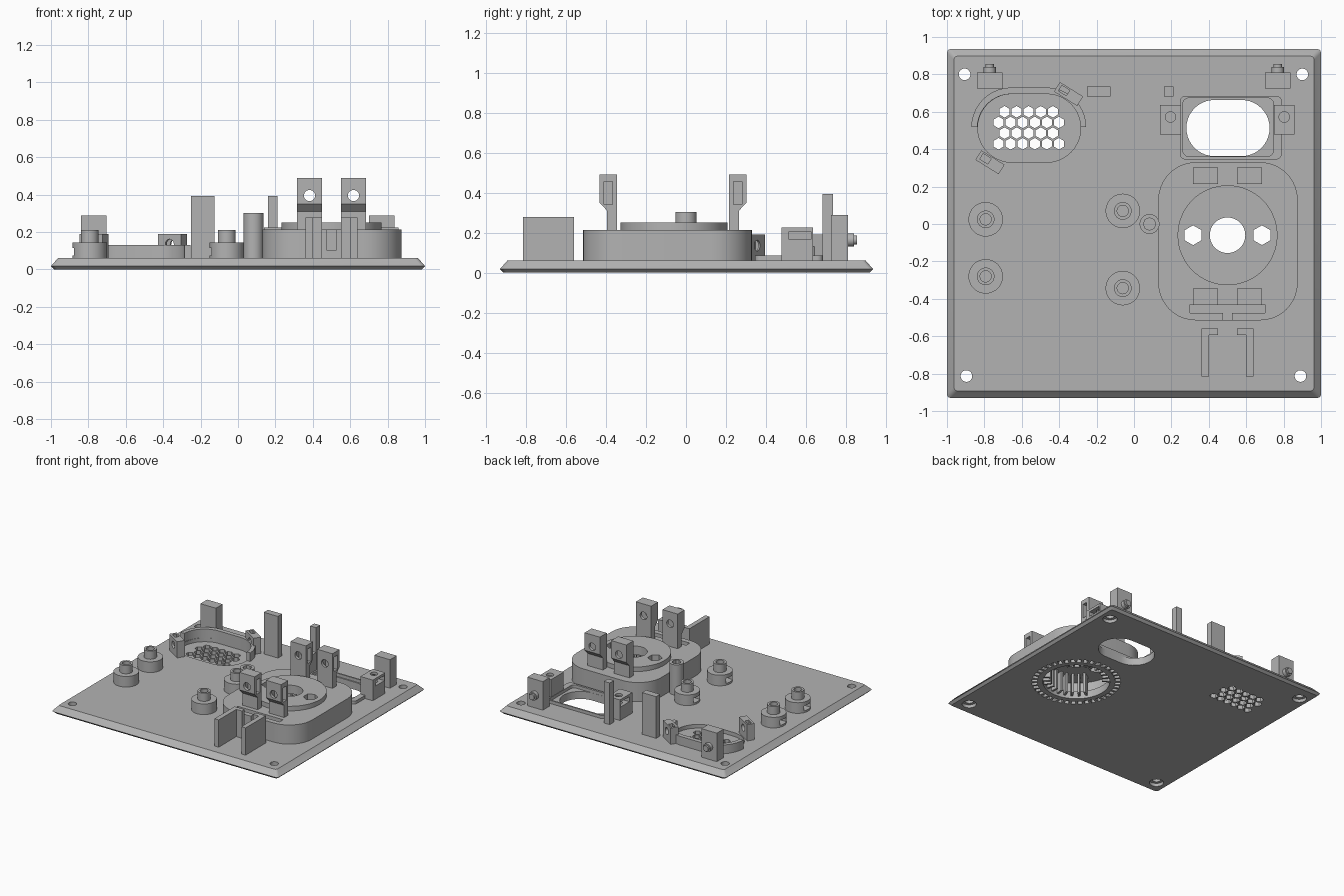
import bpy, bmesh, math
from mathutils import Matrix, Vector

cube = bpy.data.objects.get("Cube")
if cube:
    bpy.data.objects.remove(cube, do_unlink=True)

grey = bpy.data.materials.new("plain grey")
grey.use_nodes = True
COLOUR = (0.45, 0.45, 0.45, 1)
grey.diffuse_color = COLOUR
grey.node_tree.nodes["Principled BSDF"].inputs["Base Color"].default_value = COLOUR
TOP = 0.06  # upper surface of the panel


# Outline helpers
def circle(cx, cy, r, n=40, turn=0.0):
    return [(cx + r * math.cos(turn + i * math.tau / n),
             cy + r * math.sin(turn + i * math.tau / n)) for i in range(n)]


def hexagon(cx, cy, r):
    return circle(cx, cy, r, 6, math.pi / 6)


def rounded(x0, x1, y0, y1, r, n=10):
    pts = []
    r = min(r, (x1 - x0) / 2 - 0.0005, (y1 - y0) / 2 - 0.0005)
    for k, (cx, cy) in enumerate([(x1 - r, y1 - r), (x0 + r, y1 - r), (x0 + r, y0 + r), (x1 - r, y0 + r)]):
        for i in range(n + 1):
            a = (k + i / n) * math.pi / 2
            pts.append((cx + r * math.cos(a), cy + r * math.sin(a)))
    return pts


# Solid helpers
def loft(name, rings, matrix=Matrix()):
    bm = bmesh.new()
    loops = [[bm.verts.new(matrix @ Vector((x, y, z))) for x, y in pts] for pts, z in rings]
    bm.faces.new(loops[0][::-1])
    bm.faces.new(loops[-1])
    for low, high in zip(loops, loops[1:]):
        for i in range(len(low)):
            j = (i + 1) % len(low)
            bm.faces.new((low[i], low[j], high[j], high[i]))
    bmesh.ops.recalc_face_normals(bm, faces=bm.faces)
    mesh = bpy.data.meshes.new(name)
    bm.to_mesh(mesh)
    bm.free()
    obj = bpy.data.objects.new(name, mesh)
    bpy.context.collection.objects.link(obj)
    mesh.materials.append(grey)
    return obj


def prism(name, pts, z0, z1, matrix=Matrix()):
    return loft(name, [(pts, z0), (pts, z1)], matrix)


def box(name, x0, x1, y0, y1, z0, z1, matrix=Matrix()):
    return prism(name, [(x0, y0), (x1, y0), (x1, y1), (x0, y1)], z0, z1, matrix)


def rod_y(name, x, z, r, y0, y1, matrix=Matrix()):
    return prism(name, circle(x, z, r, 24), -y1, -y0, matrix @ Matrix.Rotation(math.pi / 2, 4, 'X'))


def cut(obj, cutters):
    for tool in cutters:
        tool.hide_render = True
        mod = obj.modifiers.new("cut", 'BOOLEAN')
        mod.operation, mod.solver, mod.object = 'DIFFERENCE', 'EXACT', tool
    bpy.context.view_layer.update()
    done = bpy.data.meshes.new_from_object(obj.evaluated_get(bpy.context.evaluated_depsgraph_get()))
    obj.modifiers.clear()
    obj.data = done
    for tool in cutters:
        bpy.data.objects.remove(tool, do_unlink=True)
    return obj


# Panel with bevelled rim, openings and grilles
panel = loft("panel", [(rounded(-1 + d, 1 - d, -0.93 + d, 0.935 - d, 0.02, 3), z)
                       for d, z in ((0.018, 0), (0, 0.018), (0.037, TOP))])
cuts = []
for x, y in ((-0.906, 0.8), (0.9, 0.8), (-0.896, -0.813), (0.89, -0.813)):
    cuts.append(loft("screw_hole", [(circle(x, y, r), z) for r, z in
                                    ((0.052, -0.01), (0.052, 0.025), (0.031, 0.026), (0.031, 0.1))]))
cuts.append(prism("oval_window", rounded(0.28, 0.725, 0.363, 0.663, 0.15), -0.1, 0.1))
cuts.append(prism("mesh_recess", rounded(-0.835, -0.285, 0.33, 0.695, 0.182), 0.03, 0.1))
for row in range(4):
    for i in range(5 + row % 2):
        x = -0.692 + 0.0645 * i - 0.032 * (row % 2)
        cuts.append(prism("mesh_hole", hexagon(x, 0.6 - 0.057 * row, 0.031), -0.1, 0.1))
DX, DY = 0.5, -0.06  # dial centre
cuts.append(prism("dial_opening", circle(DX, DY, 0.245, 48), -0.1, 0.1))
for i in range(40):
    m = Matrix.Translation((DX, DY, 0)) @ Matrix.Rotation(i * math.tau / 40, 4, 'Z')
    cuts.append(box("dial_slot", 0.285, 0.325, -0.015, 0.015, -0.1, 0.1, m))
cut(panel, cuts)

# Dial housing, its disc and inner ribs
housing = prism("dial_housing", rounded(0.13, 0.875, -0.515, 0.33, 0.2), TOP, 0.213)
cut(housing, [prism("cavity", circle(DX, DY, 0.33, 48), 0, 0.18),
              box("plate_slot", 0.3, 0.7, -0.475, -0.43, 0.1, 0.3),
              box("slot_mouth", 0.475, 0.525, -0.6, -0.45, 0.1, 0.3)])
disc = prism("dial_disc", circle(DX, DY, 0.267, 64), 0.213, 0.25)
for part in (housing, disc):
    cut(part, [prism("shaft_hole", circle(DX, DY, 0.095), 0, 1)]
        + [prism("nut_hole", hexagon(DX + s * 0.184, DY, 0.053), 0, 1) for s in (-1, 1)])
for i in range(28):
    a = (i + 0.5) * math.tau / 28
    if abs(math.sin(a)) > 0.35:
        m = Matrix.Translation((DX, DY, 0)) @ Matrix.Rotation(a, 4, 'Z')
        box("dial_rib", 0.19, 0.25, -0.008, 0.008, 0.02, 0.185, m)

# Four clip posts on the housing: hooked profile in y/z, swept along x
yz_to_x = Matrix(((0, 0, 1, 0), (1, 0, 0, 0), (0, 1, 0, 0), (0, 0, 0, 1)))
for inner, s in ((0.215, 1), (-0.345, -1)):
    profile = [(inner + s * d, z) for d, z in
               ((0, 0.2), (0.05, 0.2), (0.05, 0.31), (0.088, 0.35), (0.088, 0.49), (0, 0.49))]
    for x in (0.315, 0.55):
        post = prism("clip_post", profile, x, x + 0.135, yz_to_x)
        ys = sorted((inner + s * 0.022, inner + s * 0.064))
        cut(post, [rod_y("post_hole", x + 0.0675, 0.395, 0.03, -1, 1),
                   box("nut_pocket", x + 0.03, x + 0.2, ys[0], ys[1], 0.34, 0.455)])

# Guide brackets in front of the housing
for s in (-1, 1):
    pts = [(DX + s * dx, y) for dx, y in ((0.138, -0.815), (0.138, -0.56), (0.05, -0.56),
                                          (0.05, -0.593), (0.1, -0.593), (0.1, -0.815))]
    prism("guide_bracket", pts, TOP, 0.278)

# Stepped standoffs with side nut slots, and the tall spacer
for x, y in ((-0.793, 0.025), (-0.793, -0.28), (-0.06, 0.07), (-0.06, -0.343)):
    standoff = loft("standoff", [(circle(x, y, r), z) for r, z in
                                 ((0.092, TOP), (0.092, 0.145), (0.047, 0.1451), (0.047, 0.21))])
    cut(standoff, [prism("screw_bore", circle(x, y, 0.03), 0.07, 0.3),
                   box("nut_slot", x - 0.2, x + 0.03, y - 0.04, y + 0.04, 0.075, 0.115)])
spacer = prism("tall_spacer", circle(0.083, 0, 0.053), TOP, 0.302)
cut(spacer, [prism("spacer_bore", circle(0.083, 0, 0.033, 8), 0.07, 1)])

# Rear posts with pegs, and plain rear pillars
for x in (-0.84, 0.7):
    box("rear_post", x, x + 0.137, 0.725, 0.81, TOP, 0.288)
    rod_y("rear_peg", x + 0.0685, 0.163, 0.033, 0.8, 0.84)
    rod_y("peg_tip", x + 0.0685, 0.163, 0.023, 0.83, 0.855)
for x0, x1 in ((-0.25, -0.125), (0.16, 0.212)):
    box("rear_pillar", x0, x1, 0.683, 0.735, TOP, 0.393)

# Window frame and its side blocks
frame = prism("window_frame", rounded(0.245, 0.79, 0.345, 0.685, 0.03), TOP, 0.085)
cut(frame, [prism("frame_inside", rounded(0.262, 0.745, 0.362, 0.673, 0.03), 0, 1)])
for x, s in ((0.195, -1), (0.803, 1)):
    block = box("window_block", x - 0.055, x + 0.055, 0.478, 0.635, TOP, 0.225)
    xs = sorted((x - s * 0.035, x + s * 0.1))
    cut(block, [prism("block_hole", circle(x, 0.572, 0.028), 0.1, 1),
                box("block_slot", xs[0], xs[1], 0.515, 0.625, 0.165, 0.205)])

# Half collar around the mesh, with two angled clamps
collar = prism("mesh_collar", rounded(-0.87, -0.255, 0.3, 0.73, 0.215), TOP, 0.13)
cut(collar, [prism("collar_inside", rounded(-0.838, -0.285, 0.33, 0.695, 0.182), 0, 1),
             box("collar_front", -1, 0, 0, 0.518, 0, 1)])
for x, y in ((-0.35, 0.695), (-0.77, 0.33)):
    m = Matrix.Translation((x, y, 0)) @ Matrix.Rotation(math.radians(-32), 4, 'Z')
    clamp = box("mesh_clamp", -0.073, 0.073, -0.03, 0.03, TOP, 0.19, m)
    cut(clamp, [rod_y("clamp_hole", 0, 0.135, 0.027, -0.2, 0.2, m),
                box("clamp_slot", -0.055, -0.005, -0.014, 0.02, 0.09, 0.3, m)])

# Smooth round walls, keep corners sharp
bpy.ops.object.select_all(action='DESELECT')
for obj in bpy.context.scene.objects:
    if obj.type == 'MESH':
        obj.select_set(True)
        bpy.context.view_layer.objects.active = obj
bpy.ops.object.shade_smooth_by_angle(angle=math.radians(30))
